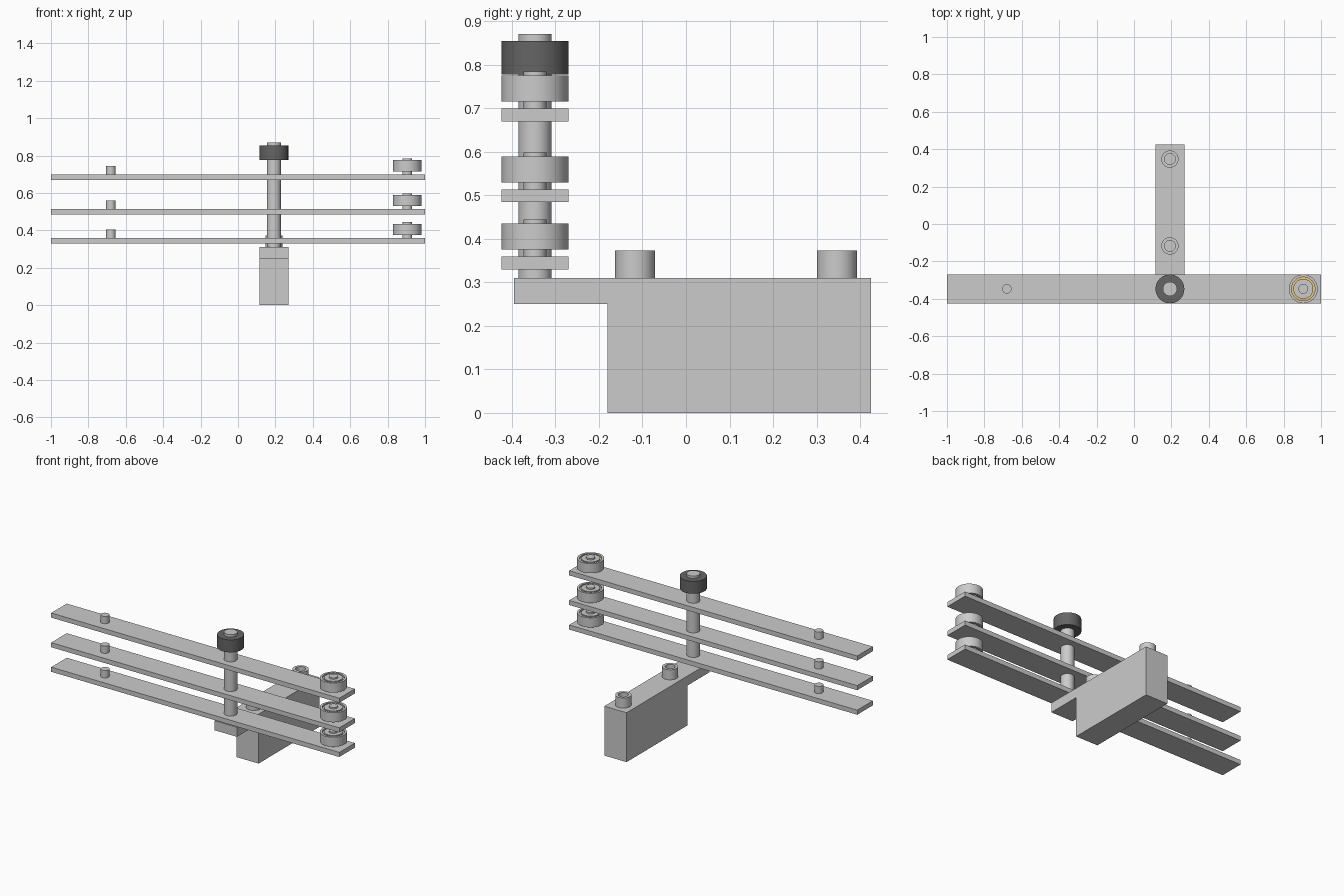
import bpy, bmesh, math

if "Cube" in bpy.data.objects:
    bpy.data.objects.remove(bpy.data.objects["Cube"])

CX, CY = 0.192, -0.347      # shaft axis
BX, PX = 0.905, -0.68       # bearing and peg positions along the arms


def material(name, rgb):
    m = bpy.data.materials.new(name)
    m.diffuse_color = (*rgb, 1)
    m.use_nodes = True
    m.node_tree.nodes["Principled BSDF"].inputs["Base Color"].default_value = m.diffuse_color
    return m


def finish(name, bm, mat=None, smooth=False):
    bmesh.ops.recalc_face_normals(bm, faces=bm.faces)
    me = bpy.data.meshes.new(name)
    bm.to_mesh(me)
    bm.free()
    ob = bpy.data.objects.new(name, me)
    bpy.context.collection.objects.link(ob)
    if mat:
        me.materials.append(mat)
    if smooth:
        bpy.ops.object.select_all(action='DESELECT')
        ob.select_set(True)
        bpy.context.view_layer.objects.active = ob
        bpy.ops.object.shade_smooth_by_angle(angle=math.radians(30))
    return ob


def extrude_x(name, profile, x0, x1):
    """Extrude a (y, z) outline along x."""
    bm = bmesh.new()
    face = bm.faces.new([bm.verts.new((x0, y, z)) for y, z in profile])
    new = bmesh.ops.extrude_face_region(bm, geom=[face])["geom"]
    verts = [v for v in new if isinstance(v, bmesh.types.BMVert)]
    bmesh.ops.translate(bm, verts=verts, vec=(x1 - x0, 0, 0))
    return finish(name, bm)


def lathe(name, profile, x, y, closed=False, mat=None, n=48):
    """Spin an (r, z) profile around a vertical axis at (x, y)."""
    bm = bmesh.new()
    vs = [bm.verts.new((x + r, y, z)) for r, z in profile]
    pairs = list(zip(vs, vs[1:])) + ([(vs[-1], vs[0])] if closed else [])
    edges = [bm.edges.new(p) for p in pairs]
    bmesh.ops.spin(bm, geom=vs + edges, cent=(x, y, 0), axis=(0, 0, 1),
                   angle=2 * math.pi, steps=n)
    bmesh.ops.remove_doubles(bm, verts=bm.verts, dist=1e-5)
    return finish(name, bm, mat, True)


def rod(name, x, y, r, z0, z1):
    return lathe(name, [(0, z0), (r, z0), (r, z1), (0, z1)], x, y)


def ring(name, x, y, r0, r1, z0, z1, mat=None):
    return lathe(name, [(r0, z0), (r1, z0), (r1, z1), (r0, z1)], x, y, True, mat)


dark = material("dark_rubber", (0.13, 0.13, 0.13))
orange = material("bearing_cage_orange", (0.85, 0.55, 0.15))

# base block with the overhanging ledge
extrude_x("base_block", [(-0.18, 0), (0.425, 0), (0.425, 0.31), (-0.395, 0.31),
                         (-0.395, 0.25), (-0.18, 0.25)], CX - 0.077, CX + 0.077)

# hollow bosses on the block
for i, y in enumerate((-0.117, 0.347)):
    ring(f"mount_boss_{i}", CX, y, 0.029, 0.046, 0.308, 0.373)

# upright shaft and its dark cap ring
rod("shaft", CX, CY, 0.038, 0.308, 0.87)
ring("shaft_cap", CX, CY, 0.037, 0.077, 0.777, 0.855, dark)

# three arms, each with a peg and a bearing on a pin
for i, z in enumerate((0.33, 0.484, 0.67)):
    t = z + 0.029
    extrude_x(f"arm_{i}", [(CY - 0.077, z), (CY + 0.077, z),
                           (CY + 0.077, t), (CY - 0.077, t)], -1, 1)
    rod(f"peg_{i}", PX, CY, 0.025, t - 0.002, t + 0.046)
    rod(f"bearing_pin_{i}", BX, CY, 0.026, t - 0.002, t + 0.085)
    b0, b1 = t + 0.016, t + 0.076
    ring(f"bearing_outer_race_{i}", BX, CY, 0.063, 0.077, b0, b1)
    ring(f"bearing_cage_{i}", BX, CY, 0.044, 0.064, b0 + 0.01, b1 - 0.01, orange)
    ring(f"bearing_inner_race_{i}", BX, CY, 0.025, 0.053, b0, b1)
